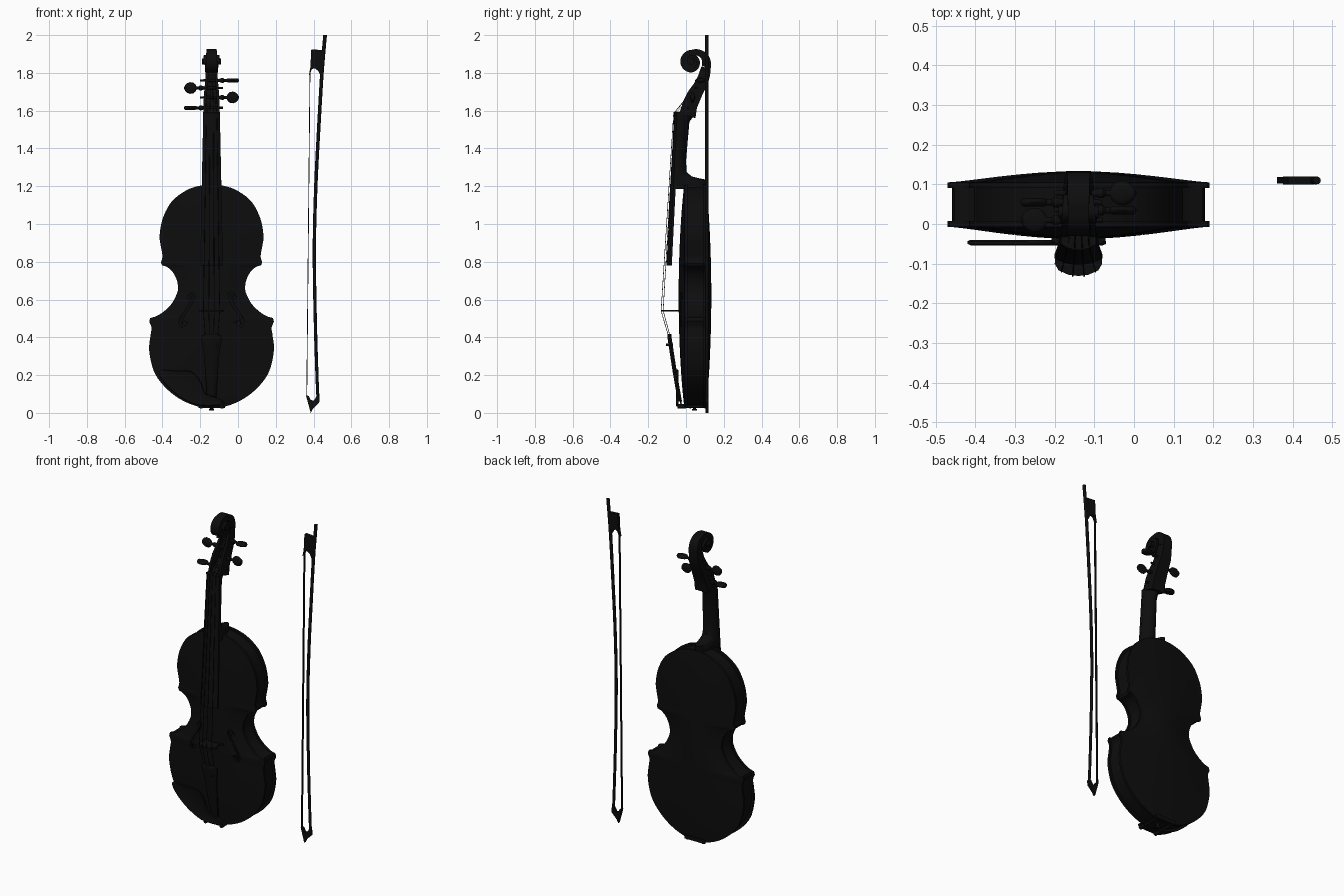
import bpy, bmesh, math
from mathutils import Vector

if "Cube" in bpy.data.objects:
    bpy.data.objects.remove(bpy.data.objects["Cube"])

CX = -0.14                      # centre line of the violin
black = bpy.data.materials.new("black_lacquer")
black.diffuse_color = (0.004, 0.004, 0.004, 1)
black.use_nodes = True
black.node_tree.nodes["Principled BSDF"].inputs["Base Color"].default_value = black.diffuse_color


def loft(name, rings, caps=True, angle=35):
    """Skin a list of closed rings that share a point count."""
    bm = bmesh.new()
    rows = [[bm.verts.new(p) for p in r] for r in rings]
    n = len(rows[0])
    for a, b in zip(rows, rows[1:]):
        for i in range(n):
            bm.faces.new((a[i], a[(i + 1) % n], b[(i + 1) % n], b[i]))
    if caps:
        bm.faces.new(rows[0])
        bm.faces.new(rows[-1])
    bmesh.ops.recalc_face_normals(bm, faces=bm.faces)
    me = bpy.data.meshes.new(name)
    bm.to_mesh(me)
    bm.free()
    me.materials.append(black)
    me.shade_smooth()
    me.set_sharp_from_angle(angle=math.radians(angle))
    ob = bpy.data.objects.new(name, me)
    bpy.context.collection.objects.link(ob)
    return ob


def ellipse(c, ra, rb, axis, n=16):
    out = []
    for i in range(n):
        a = math.tau * i / n
        u, v = ra * math.cos(a), rb * math.sin(a)
        off = {'x': (0, u, v), 'y': (u, 0, v), 'z': (u, v, 0)}[axis]
        out.append(Vector(c) + Vector(off))
    return out


def prism_y(name, pts, y0, y1):
    return loft(name, [[(x, y, z) for x, z in pts] for y in (y0, y1)])


def tube(name, pts, radii, axis='z', n=12):
    return loft(name, [ellipse(p, r, r, axis, n) for p, r in zip(pts, radii)])


def arch_ring(z, hw, flat, edge, mid, n=10):
    """Section with one flat side and one curved side."""
    us = [-1 + 2 * i / n for i in range(n + 1)]
    return [(CX + hw * u, mid + (edge - mid) * u * u, z) for u in us] + \
           [(CX + hw, flat, z), (CX - hw, flat, z)]


def spline(pts, steps=5):
    """Catmull-Rom through the points."""
    p = [Vector(q) for q in pts]
    p = [2 * p[0] - p[1]] + p + [2 * p[-1] - p[-2]]
    out = []
    for a, b, c, d in zip(p, p[1:], p[2:], p[3:]):
        for i in range(steps):
            t = i / steps
            out.append(0.5 * (2 * b + (c - a) * t + (2 * a - 5 * b + 4 * c - d) * t * t
                              + (3 * b - a - 3 * c + d) * t ** 3))
    return out + [p[-2]]


def interp(table, t):
    for (a, va), (b, vb) in zip(table, table[1:]):
        if t <= b:
            return va + (vb - va) * (t - a) / (b - a)
    return table[-1][1]


# body outline: half width, height
lower = [(.012, .03), (.08, .036), (.17, .075), (.25, .14), (.305, .22), (.33, .33),
         (.323, .41), (.318, .45), (.33, .483)]
waist = [(.325, .502), (.29, .513), (.249, .54), (.21, .58), (.184, .63), (.178, .66),
         (.183, .70), (.205, .745), (.235, .772), (.262, .781)]
upper = [(.268, .796), (.26, .83), (.27, .89), (.275, .94), (.258, 1.03), (.21, 1.12),
         (.13, 1.18), (.06, 1.203), (.012, 1.21)]
outline = spline(lower) + spline(waist) + spline(upper)


# arched top and back plates
def plate(name, edge, s, arch):
    us = [math.sin(math.pi / 2 * (-1 + i / 10)) for i in range(21)]
    rings = []
    for hw, z in outline:
        lon = max(0, math.sin(math.pi * (z - .03) / 1.18)) ** .7
        ys = [edge + s * arch * lon * (1 - u * u) ** 1.4 for u in us]
        outer = [(CX + hw * u, y, z) for u, y in zip(us, ys)]
        inner = [(CX + hw * u, y - s * .014, z) for u, y in zip(us, ys)]
        rings.append(outer + inner[::-1])
    return loft(name, rings)


top_plate = plate("top_plate", -.007, -1, .032)
plate("back_plate", .105, 1, .029)

# ribs
half = [(max(hw - .012, .008), .62 + (z - .62) * .98) for hw, z in outline]
loop = [(CX + w, z) for w, z in half] + [(CX - w, z) for w, z in reversed(half)]
loft("ribs", [[(x, y, z) for x, z in loop] for y in (.0, .1)], caps=False)

# sound holes
for s in (-1, 1):
    path = spline([(.125, .615), (.105, .635), (.095, .615), (.118, .565), (.142, .53),
                   (.165, .48), (.158, .458), (.14, .472)], 4)
    left, right = [], []
    for i, p in enumerate(path):
        d = (path[min(i + 1, len(path) - 1)] - path[max(i - 1, 0)]).normalized()
        w = .003 + .004 * math.sin(math.pi * i / (len(path) - 1))
        left.append((CX + s * (p.x - d.y * w), p.y + d.x * w))
        right.append((CX + s * (p.x + d.y * w), p.y - d.x * w))
    cutters = [prism_y("sound_hole_cutter", left + right[::-1], -.09, .03)]
    for x, z, r in ((.122, .612, .009), (.143, .475, .011)):
        cutters.append(tube("sound_hole_eye_cutter", [(CX + s * x, -.09, z), (CX + s * x, .03, z)],
                            (r, r), 'y'))
    for c in cutters:
        c.hide_render = True
        c.hide_viewport = True
        m = top_plate.modifiers.new("sound_hole", 'BOOLEAN')
        m.operation, m.solver, m.object = 'DIFFERENCE', 'EXACT', c

# neck with heel
under = lambda z: -.035 - (1.585 - z) * .05
loft("neck", [arch_ring(z, hw, under(z), under(z) + .012, b) for z, hw, b in (
    (1.185, .05, .105), (1.236, .05, .10), (1.242, .05, .07), (1.252, .05, .03), (1.275, .05, .004),
    (1.33, .048, .0), (1.45, .046, .01), (1.54, .044, .018), (1.565, .044, .035), (1.585, .044, .045))])

# fingerboard and nut
loft("fingerboard", [arch_ring(z, hw, under(z), under(z) - .012, under(z) - .028)
                     for z, hw in ((.78, .06), (1.2, .052), (1.58, .044))])
loft("nut", [arch_ring(z, .044, -.02, -.05, -.066) for z in (1.58, 1.592)])


# pegbox: two walls and a floor, then scroll
def section(f, b, x0, x1):
    return [(CX + x0, *f), (CX + x1, *f), (CX + x1, *b), (CX + x0, *b)]


box = [((-.035, 1.585), (.05, 1.56), .043), ((-.015, 1.65), (.058, 1.615), .042),
       ((.01, 1.70), (.085, 1.68), .039), ((.043, 1.745), (.115, 1.74), .035),
       ((.064, 1.785), (.128, 1.79), .031), ((.082, 1.835), (.13, 1.82), .03)]
for s in (-1, 1):
    loft("pegbox_wall", [section(f, b, s * (w - .014), s * w) for f, b, w in box], angle=50)
loft("pegbox_floor", [section(Vector(b) + (Vector(f) - Vector(b)) * k, b, -w + .005, w - .005)
                      for (f, b, w), k in zip(box, (1, .4, .4, .4, .6, 1))], angle=50)

radius = [(-22, .108), (20, .095), (55, .076), (90, .062), (135, .06), (180, .06),
          (270, .058), (330, .047), (420, .036), (510, .028), (600, .02)]
thick = [(-22, .05), (90, .03), (330, .02), (600, .015)]
width = [(-22, .03), (90, .026), (180, .03), (360, .037), (600, .048)]
scroll = []
for d in range(-22, 601, 8):
    a, r = math.radians(d), interp(radius, d)
    at = lambda q: (.03 + q * math.cos(a), 1.86 + q * math.sin(a))
    w = interp(width, d)
    scroll.append(section(at(r - interp(thick, d)), at(r), -w, w))
loft("scroll", scroll)
for name, w, r in (("scroll_core", .026, .04), ("scroll_eye", .05, .016)):
    tube(name, [(CX - w, .03, 1.86), (CX + w, .03, 1.86)], (r, r), 'x', 24)

# pegs
for z, y, s, face in ((1.615, .01, -1, 0), (1.67, .035, 1, 1), (1.72, .055, -1, 1), (1.76, .078, 1, 0)):
    rings = []
    for x, r in ((-.06, .006), (.04, .008), (.055, .013), (.062, .013), (.068, .008), (.08, .008)):
        rings.append(ellipse((CX + s * x, y, z), r, r, 'x'))
    for x, r in ((.086, .02), (.098, .029), (.115, .031), (.13, .025), (.14, .014), (.146, .003)):
        thin = min(r, .011)
        rings.append(ellipse((CX + s * x, y, z), thin if face else r, r if face else thin, 'x'))
    loft("peg", rings)

# bridge
side = [(.068, -.03), (.068, -.042), (.05, -.052), (.045, -.068), (.058, -.08), (.06, -.10),
        (.05, -.117), (.025, -.128)]
prof = side + [(0, -.131)] + [(-x, y) for x, y in reversed(side)]
prof += [(-.035, -.03), (-.028, -.05), (.028, -.05), (.035, -.03)]
loft("bridge", [[(CX + x, y, z) for x, y in prof] for z in (.536, .546)])

# tailpiece, tuner, tail gut, saddle, end pin
loft("tailpiece", [arch_ring(z, hw, m + .022, m + .014, m) for z, hw, m in (
    (.06, .018, -.043), (.075, .024, -.046), (.22, .034, -.071), (.33, .043, -.088),
    (.39, .055, -.097), (.41, .05, -.099), (.418, .035, -.098))])
tube("fine_tuner", [(CX + .03, -.106, .36), (CX + .03, -.07, .36)], (.007, .007), 'y')
for s in (-1, 1):
    tube("tail_gut", [(CX + s * .009, -.03, .09), (CX + s * .009, -.025, .032),
                      (CX + s * .007, .04, .022)], (.004, .004, .004))
loft("saddle", [arch_ring(z, .035, .0, -.02, -.026) for z in (.026, .045)])
tube("end_pin", [(CX, .045, z) for z in (.012, .02, .022, .045)], (.012, .014, .009, .009))

# strings
for i in range(4):
    k = (i - 1.5) / 1.5
    dip = .012 * k * k
    tube("string", [(CX + .033 * k, -.092 + dip * .8, .40), (CX + .043 * k, -.133 + dip, .541),
                    (CX + .028 * k, -.066 + dip * .5, 1.586),
                    (CX + .018 * k, (.01, .055, .078, .035)[i], (1.615, 1.72, 1.76, 1.67)[i])],
         [.0018] * 4, n=6)

# chin rest with clamps
rest = spline([(-.14, .035), (-.22, .04), (-.31, .085), (-.38, .145), (-.42, .205), (-.40, .23),
               (-.33, .225), (-.25, .22), (-.20, .17), (-.17, .10), (-.10, .075), (-.07, .05), (-.10, .036)], 3)
mid = Vector((-.25, .14))
loft("chin_rest", [[(*(mid + (p - mid) * k), ) [:1] + (y,) + (mid + (p - mid) * k)[1:] for p in
                    [Vector(q) for q in rest]]
                   for k, y in ((.96, -.04), (1, -.044), (1, -.05), (.95, -.054), (.7, -.049))])
for x in (-.195, -.085):
    tube("chin_rest_post", [(x, y, .034) for y in (-.046, .0, .002, .098, .1, .112)],
         (.012, .012, .007, .007, .012, .012), 'y')
prism_y("chin_rest_foot", [(-.21, .027), (-.07, .027), (-.07, .05), (-.21, .05)], .106, .116)

# bow: stick, head, frog, hair
BY = .11
stick = spline([(.424, BY, .06), (.418, BY, .2), (.409, BY, .5), (.404, BY, .87), (.412, BY, 1.2),
                (.427, BY, 1.5), (.443, BY, 1.78), (.454, BY, 1.92), (.461, BY, 2.0)])
tube("bow_stick", stick, [.008 + .002 * i / len(stick) for i in range(len(stick))])
prism_y("bow_head", [(.36, .092), (.385, .0), (.395, .02), (.43, .055), (.432, .085), (.416, .09),
                     (.402, .065), (.385, .068), (.375, .09)], BY - .008, BY + .008)
prism_y("bow_frog", [(.375, 1.785), (.392, 1.82), (.405, 1.825), (.425, 1.81), (.44, 1.78), (.455, 1.92),
                     (.388, 1.925), (.383, 1.83)], BY - .01, BY + .01)
loft("bow_hair", [[(x - .002, BY - .007, z), (x + .002, BY - .007, z), (x + .002, BY + .007, z),
                   (x - .002, BY + .007, z)] for x, z in ((.364, .085), (.381, 1.80))])
